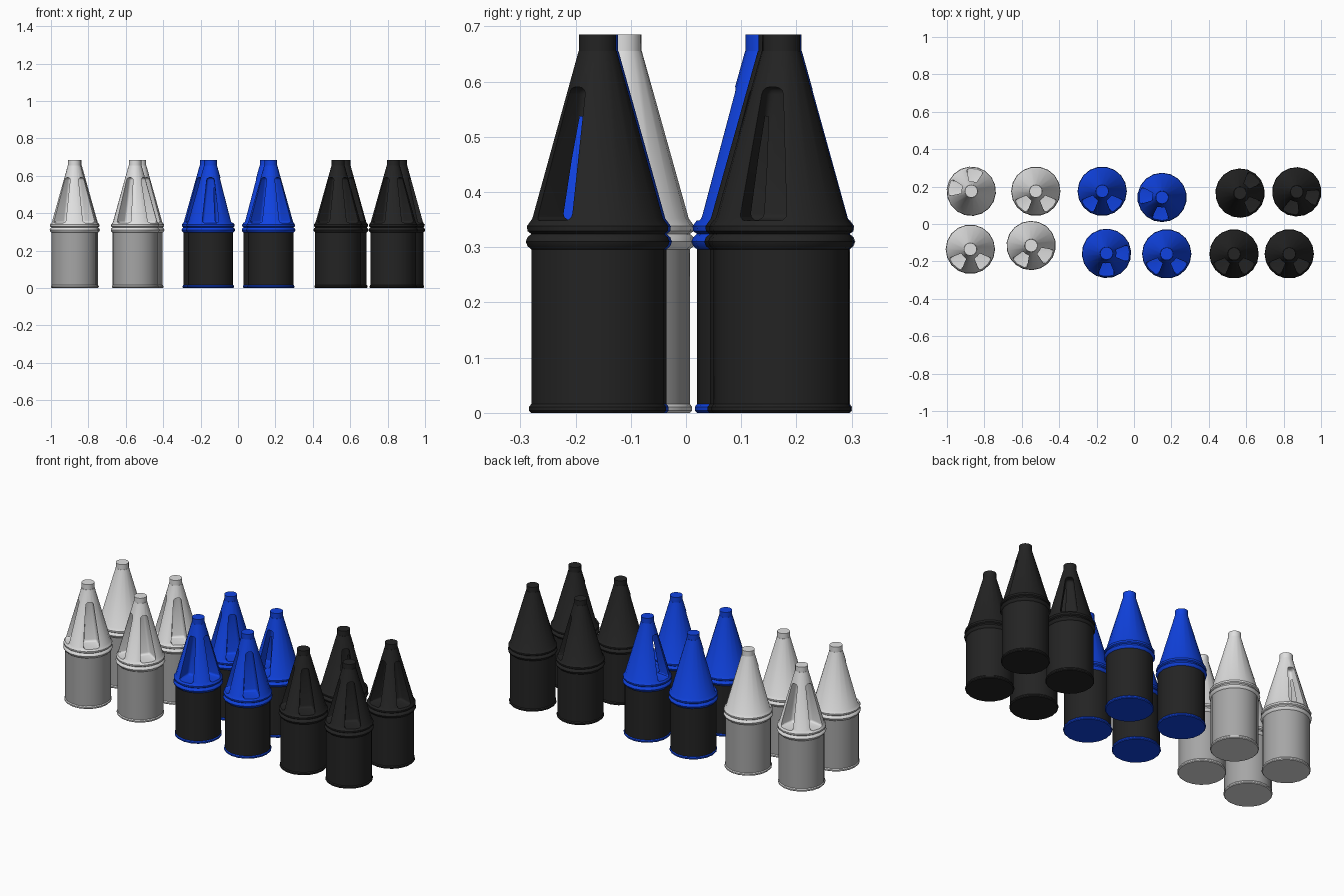
import bpy, bmesh, math
from mathutils import Matrix

cube = bpy.data.objects.get("Cube")
if cube:
    bpy.data.objects.remove(cube, do_unlink=True)

SIDES = 18


def material(name, colour):
    m = bpy.data.materials.new(name)
    m.use_nodes = True
    m.diffuse_color = (*colour, 1)
    bsdf = m.node_tree.nodes["Principled BSDF"]
    bsdf.inputs["Base Color"].default_value = (*colour, 1)
    bsdf.inputs["Roughness"].default_value = 0.6
    return m


white = material("white plastic", (0.74, 0.74, 0.74))
grey = material("grey sleeve", (0.38, 0.38, 0.38))
blue = material("blue plastic", (0.005, 0.055, 0.75))
black = material("black plastic", (0.017, 0.017, 0.017))


def add_object(name, bm):
    bmesh.ops.recalc_face_normals(bm, faces=bm.faces)
    mesh = bpy.data.meshes.new(name)
    bm.to_mesh(mesh)
    bm.free()
    ob = bpy.data.objects.new(name, mesh)
    bpy.context.collection.objects.link(ob)
    return ob


def lathe(name, profile):
    """Closed solid of revolution from (radius, height) points."""
    bm = bmesh.new()
    rings = []
    for r, z in profile:
        rings.append([bm.verts.new((r * math.cos(a), r * math.sin(a), z))
                      for a in (2 * math.pi * i / SIDES for i in range(SIDES))])
    for low, high in zip(rings, rings[1:]):
        for i in range(SIDES):
            j = (i + 1) % SIDES
            bm.faces.new((low[i], low[j], high[j], high[i]))
    bm.faces.new(rings[0])
    bm.faces.new(rings[-1])
    return add_object(name, bm)


def pocket_cutter(name, angle):
    """Tapered, rounded block that carves one finger pocket beside the grip."""
    bm = bmesh.new()
    for z, near, half in ((0.348, 0.025, 0.045), (0.59, 0.014, 0.019)):
        for x in (near, 0.2):
            for y in (-half, half):
                bm.verts.new((x, y, z))
    bmesh.ops.convex_hull(bm, input=bm.verts[:])
    bmesh.ops.dissolve_limit(bm, angle_limit=0.02, verts=bm.verts[:], edges=bm.edges[:])
    bmesh.ops.bevel(bm, geom=bm.edges[:], offset=0.013, segments=3,
                    profile=0.5, affect='EDGES')
    bm.transform(Matrix.Rotation(math.radians(angle), 4, 'Z'))
    ob = add_object(name, bm)
    ob.hide_render = True
    return ob


def smooth(ob):
    bpy.ops.object.select_all(action='DESELECT')
    ob.select_set(True)
    bpy.context.view_layer.objects.active = ob
    bpy.ops.object.shade_smooth_by_angle(angle=math.radians(32))


# Template parts: base, sleeve and conical top with its neck
base = lathe("base", [(0.122, 0), (0.126, 0.004), (0.126, 0.011), (0.122, 0.016)])
sleeve = lathe("sleeve", [(0.122, 0.016), (0.122, 0.296)])
top = lathe("cone_top", [
    (0.122, 0.296), (0.129, 0.302), (0.132, 0.31), (0.129, 0.318), (0.122, 0.324),
    (0.129, 0.329), (0.130, 0.338), (0.120, 0.352), (0.035, 0.655)])
neck = lathe("neck", [(0.034, 0.655), (0.034, 0.685)])

# Carve the two pockets that meet behind the grip
cutters = [pocket_cutter("right_pocket_cutter", -135), pocket_cutter("left_pocket_cutter", -45)]
for cutter in cutters:
    mod = top.modifiers.new("pocket", 'BOOLEAN')
    mod.operation = 'DIFFERENCE'
    mod.solver = 'EXACT'
    mod.object = cutter
bpy.context.view_layer.update()
carved = bpy.data.meshes.new_from_object(top.evaluated_get(bpy.context.evaluated_depsgraph_get()))
top.modifiers.clear()
top.data = carved
for cutter in cutters:
    bpy.data.objects.remove(cutter, do_unlink=True)

parts = [base, sleeve, top, neck]
for part in parts:
    smooth(part)

# Bottles in three colour groups: x, y, turn in degrees
groups = {
    "white": (white, grey, [(-0.87, 0.175, 215), (-0.525, 0.175, 0),
                            (-0.875, -0.135, 0), (-0.55, -0.115, 12)]),
    "blue": (blue, black, [(-0.17, 0.175, 0), (0.15, 0.142, -50),
                           (-0.147, -0.157, 45), (0.175, -0.16, 0)]),
    "black": (black, black, [(0.567, 0.165, 92), (0.87, 0.172, 28),
                             (0.535, -0.16, 0), (0.83, -0.16, 0)]),
}
for colour, (shell, wrap, places) in groups.items():
    for part in parts:
        mesh = part.data.copy()
        mesh.materials.clear()
        mesh.materials.append(wrap if part is sleeve else shell)
        for number, (x, y, turn) in enumerate(places, 1):
            ob = bpy.data.objects.new(f"{colour}_bottle_{number}_{part.name}", mesh)
            ob.location = (x, y, 0)
            ob.rotation_euler.z = math.radians(turn)
            bpy.context.collection.objects.link(ob)

for part in parts:
    bpy.data.objects.remove(part, do_unlink=True)
